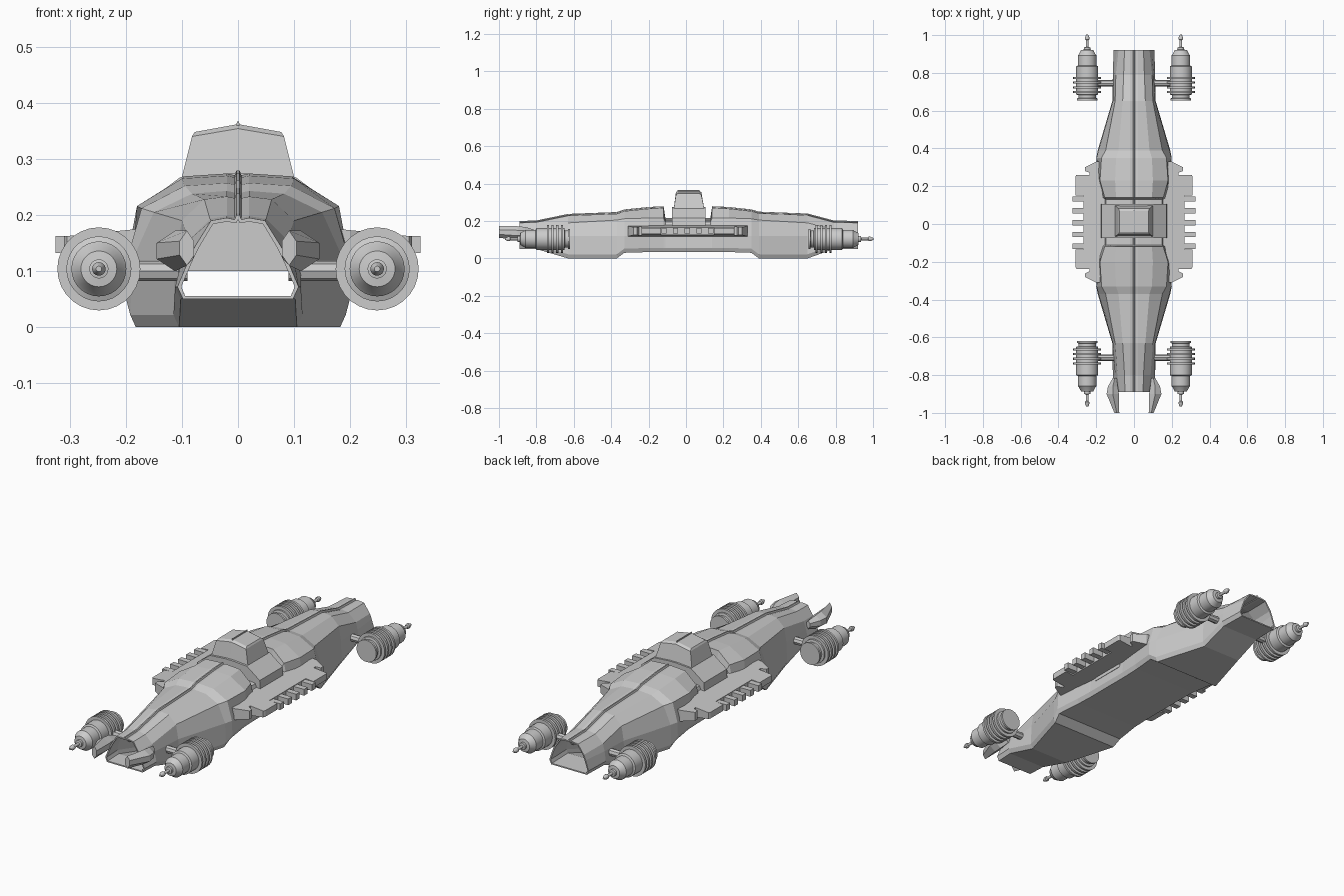
import bpy, bmesh, math
from mathutils import Matrix


def finish(name, bm):
    bmesh.ops.remove_doubles(bm, verts=bm.verts, dist=1e-5)
    bmesh.ops.recalc_face_normals(bm, faces=bm.faces)
    me = bpy.data.meshes.new(name)
    bm.to_mesh(me)
    bm.free()
    ob = bpy.data.objects.new(name, me)
    bpy.context.collection.objects.link(ob)
    return ob


def loft(name, rings, cap=True):
    bm = bmesh.new()
    vs = [[bm.verts.new(p) for p in r] for r in rings]
    n = len(rings[0])
    for a, b in zip(vs, vs[1:]):
        for i in range(n):
            bm.faces.new((a[i], a[(i + 1) % n], b[(i + 1) % n], b[i]))
    if cap:
        bm.faces.new(vs[0])
        bm.faces.new(vs[-1])
    return finish(name, bm)


def both_sides(half, y):
    # mirrors a half profile (from bottom to top) into a full ring
    return [(x, y, z) for x, z in half] + [(-x, y, z) for x, z in reversed(half)]


def mirror_x(ob):
    ob.modifiers.new("mirror", 'MIRROR')
    return ob


# Hull: open tube; y, floor z, top z, floor half width, flank, shoulder, shoulder z, roof half width
stations = [
    (-0.89, .050, .200, .098, .088, .076, .145, .048),
    (-0.80, .050, .203, .102, .100, .088, .155, .050),
    (-0.63, .000, .238, .105, .112, .100, .190, .060),
    (-0.37, .000, .248, .182, .188, .150, .205, .082),
    (-0.33, .030, .262, .190, .198, .172, .212, .095),
    (-0.20, .034, .275, .175, .188, .180, .216, .100),
    (-0.12, .034, .279, .172, .178, .155, .215, .095),
    (-0.11, .034, .215, .172, .176, .148, .195, .090),
    (0.13, .034, .215, .172, .176, .148, .195, .090),
    (0.14, .034, .279, .172, .178, .155, .215, .095),
    (0.23, .034, .275, .175, .188, .180, .216, .100),
    (0.35, .030, .262, .190, .198, .172, .212, .095),
    (0.39, .000, .250, .182, .188, .150, .205, .082),
    (0.65, .000, .240, .105, .112, .100, .190, .060),
    (0.79, .050, .203, .102, .105, .096, .155, .055),
    (0.92, .050, .200, .098, .092, .082, .145, .050),
]
rings = []
for y, zb, zt, wb, wm, ws, zs, wt in stations:
    half = [(wb, zb), (wb + .010, zb + .022), (wm, .12), (ws, zs), (wt, zt - .010),
            (.020, zt - .005), (.006, zt - .008), (.003, zt)]
    rings.append(both_sides(half, y))
hull = loft("hull", rings, cap=False)
wall = hull.modifiers.new("wall", 'SOLIDIFY')
wall.thickness = 0.007
wall.offset = -1

# Waist block with the tower rising from it
waist = [(.18, .10), (.172, .216), (.102, .268), (.02, .274)]
loft("tower_base", [both_sides(waist, y) for y in (-.075, .105)])


def tower_ring(x, y0, y1, z, crown):
    return [(-x, y0, z), (0, y0, z + crown), (x, y0, z), (x, y1, z), (0, y1, z + crown), (-x, y1, z)]


loft("tower", [tower_ring(.105, -.072, .102, .22, 0), tower_ring(.100, -.065, .097, .268, 0),
               tower_ring(.082, -.054, .082, .340, .014), tower_ring(.077, -.042, .070, .348, .014)])
loft("tower_ridge", [both_sides([(.004, .34), (.002, .367)], y) for y in (-.045, .073)])

# Side plates with toothed edges
outline = [(.15, .33), (.20, .33), (.26, .30), (.26, .28), (.235, .272), (.235, .26), (.305, .26),
           (.31, .25), (.31, .15), (.268, .15), (.268, -.135), (.31, -.135), (.31, -.228),
           (.305, -.238), (.235, -.238), (.235, -.25), (.26, -.262), (.26, -.28), (.20, -.31), (.15, -.31)]


def top_z(x):
    return .178 - (x - .15) * .10


mirror_x(loft("side_plate", [[(x, y, .118 + max(0, x - .2) * .12) for x, y in outline],
                             [(x, y, top_z(x)) for x, y in outline]]))
for i in range(5):
    y = .132 - i * .0625
    mirror_x(loft("plate_tooth_%d" % (i + 1),
                  [[(x, y - .014, .132), (x, y + .014, .132), (x, y + .014, .163), (x, y - .014, .163)]
                   for x in (.255, .325)]))

# Engine pods: lathed profile (distance along axis, radius)
profile = [(0, 0), (0, .054), (.010, .054), (.012, .046), (.028, .046), (.030, .058)]
for k in range(4):
    a = .038 + k * .025
    profile += [(a, .058), (a, .074), (a + .011, .074), (a + .011, .058)]
profile += [(.180, .058), (.184, .049), (.238, .049), (.244, .044), (.266, .032), (.268, .017), (.280, .017),
            (.282, .007), (.318, .007), (.322, .012), (.332, .012), (.347, .005), (.347, 0)]


def pod(name, y0, direction):
    bm = bmesh.new()
    vs = [bm.verts.new((r, y0 + direction * d, 0)) for d, r in profile]
    es = [bm.edges.new(p) for p in zip(vs, vs[1:])]
    bmesh.ops.spin(bm, geom=vs + es, cent=(0, 0, 0), axis=(0, 1, 0), angle=2 * math.pi, steps=28)
    bmesh.ops.translate(bm, verts=bm.verts, vec=(.248, 0, .104))
    ob = finish(name, bm)
    bpy.ops.object.select_all(action='DESELECT')
    ob.select_set(True)
    bpy.context.view_layer.objects.active = ob
    bpy.ops.object.shade_smooth_by_angle(angle=math.radians(30))
    mirror_x(ob)


def strut(name, y):
    bm = bmesh.new()
    m = Matrix.Translation((.145, y, .100)) @ Matrix.Rotation(math.pi / 2, 4, 'Y')
    bmesh.ops.create_cone(bm, cap_ends=True, segments=8, radius1=.018, radius2=.018, depth=.11, matrix=m)
    mirror_x(finish(name, bm))


pod("front_pod", -.62, -1)
pod("rear_pod", .655, 1)
strut("front_strut", -.708)
strut("rear_strut", .745)


# Front prongs: six-sided tapered blades beside the bow opening
def prong_ring(x0, x1, y, z0, z1):
    m, q = (z0 + z1) / 2, (z1 - z0) / 5
    c = (x0 + x1) / 2
    return [(x0, y, m - q), (c, y, z0), (x1, y, m - q), (x1, y, m + q), (c, y, z1), (x0, y, m + q)]


mirror_x(loft("front_prong", [prong_ring(.092, .112, -.815, .115, .155),
                              prong_ring(.086, .138, -.86, .102, .168),
                              prong_ring(.080, .145, -.90, .100, .172),
                              prong_ring(.078, .104, -1.0, .110, .172)]))
